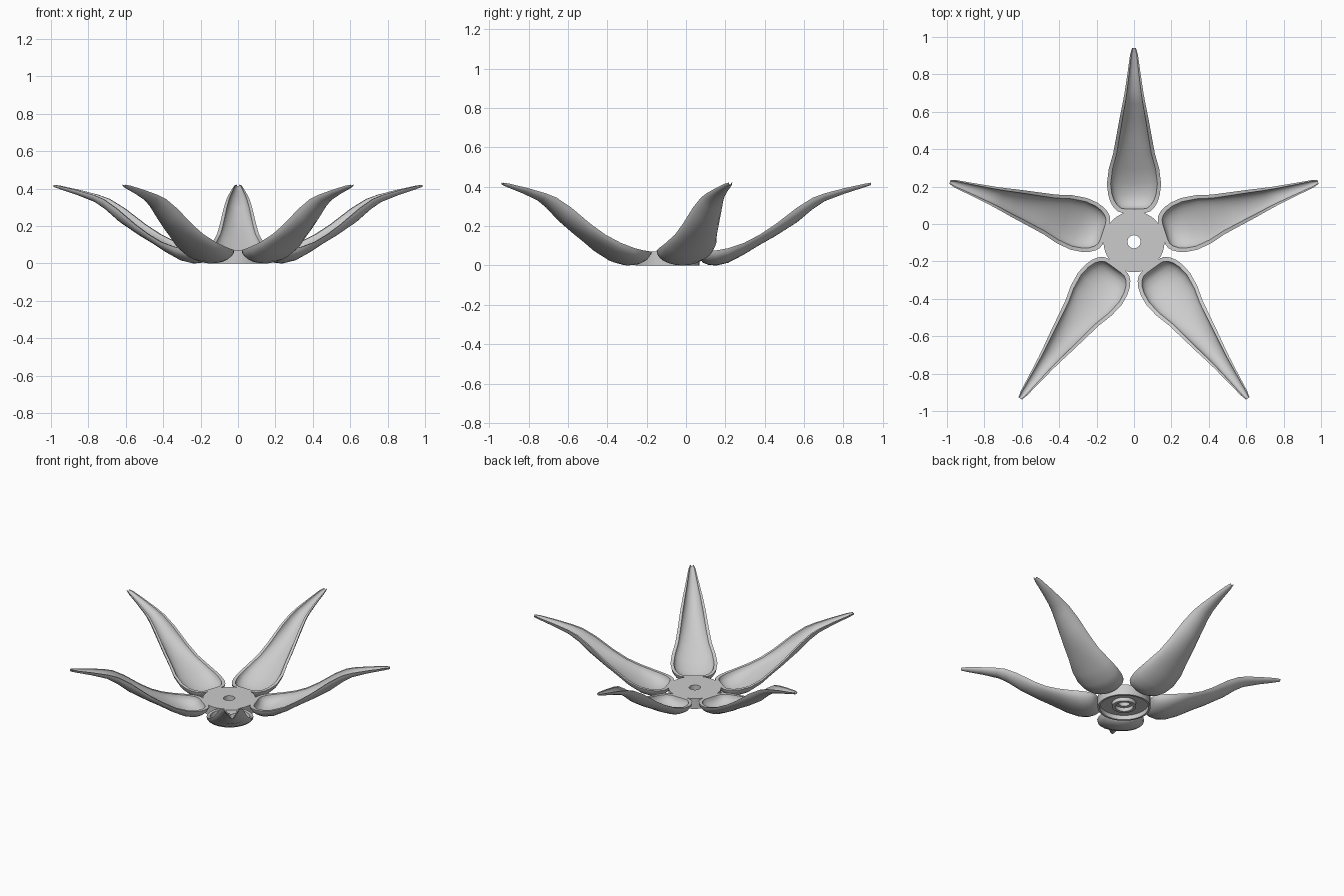
import bpy, bmesh, math
from mathutils import Matrix

if "Cube" in bpy.data.objects:
    bpy.data.objects.remove(bpy.data.objects["Cube"])

CENTRE = Matrix.Translation((0, -0.095, 0))
grey = bpy.data.materials.new("light_grey")
grey.diffuse_color = (0.6, 0.6, 0.6, 1)
grey.use_nodes = True
grey.node_tree.nodes["Principled BSDF"].inputs["Base Color"].default_value = grey.diffuse_color


def finish(bm, name, angle):
    bmesh.ops.recalc_face_normals(bm, faces=bm.faces)
    mesh = bpy.data.meshes.new(name)
    bm.to_mesh(mesh)
    bm.free()
    ob = bpy.data.objects.new(name, mesh)
    bpy.context.collection.objects.link(ob)
    mesh.materials.append(grey)
    bpy.ops.object.select_all(action='DESELECT')
    ob.select_set(True)
    bpy.context.view_layer.objects.active = ob
    bpy.ops.object.shade_smooth_by_angle(angle=math.radians(angle))
    return ob


# Petal stations: radius, half width, rim height, underside height, wall
STATIONS = [
    (0.155, 0.065, 0.070, 0.070, 0.020), (0.163, 0.088, 0.070, 0.035, 0.020),
    (0.182, 0.108, 0.071, 0.014, 0.020), (0.210, 0.125, 0.073, 0.003, 0.020),
    (0.250, 0.138, 0.077, 0.000, 0.020), (0.310, 0.145, 0.088, 0.014, 0.020),
    (0.390, 0.135, 0.115, 0.056, 0.020), (0.470, 0.112, 0.157, 0.105, 0.019),
    (0.550, 0.097, 0.210, 0.150, 0.018), (0.660, 0.077, 0.295, 0.220, 0.016),
    (0.740, 0.061, 0.345, 0.287, 0.014), (0.800, 0.050, 0.367, 0.327, 0.012),
    (0.900, 0.035, 0.393, 0.365, 0.009), (1.000, 0.021, 0.415, 0.397, 0.006),
    (1.035, 0.011, 0.421, 0.409, 0.004)]
SEG = 12


def petal(name, turn):
    bm = bmesh.new()
    grids = []
    for inner in (0, 1):
        rows = []
        for i, (r, w, rim, low, wall) in enumerate(STATIONS):
            t = wall * inner
            depth = max(rim - low - t * 0.7, 0)
            # the inner skin is drawn back from the root to leave a rim
            shift = t * max(0, 1 - i / 5)
            row = []
            for k in range(SEG + 1):
                a = math.pi * (k / SEG - 0.5)
                row.append(bm.verts.new((r + shift, (w - t) * math.sin(a),
                                         rim - depth * math.cos(a))))
            rows.append(row)
        for a, b in zip(rows, rows[1:]):
            for k in range(SEG):
                bm.faces.new((a[k], a[k + 1], b[k + 1], b[k]))
        grids.append(rows)
    out, inn = grids
    # rim along both sides
    for k in (0, SEG):
        for i in range(len(out) - 1):
            bm.faces.new((out[i][k], out[i + 1][k], inn[i + 1][k], inn[i][k]))
    # rim at the root and the tip
    for i in (0, -1):
        for k in range(SEG):
            bm.faces.new((out[i][k], out[i][k + 1], inn[i][k + 1], inn[i][k]))
    bm.transform(CENTRE @ Matrix.Rotation(turn, 4, 'Z'))
    return finish(bm, name, 40)


for n in range(5):
    petal("petal_%d" % (n + 1), math.radians(90 + 72 * n))

# Round hub: lathed section with a centre hole and a hollow underside
SECTION = [(0.035, 0.070), (0.163, 0.070), (0.163, 0.030), (0.163, 0.0),
           (0.150, 0.0), (0.150, 0.030), (0.075, 0.030), (0.075, 0.005),
           (0.055, 0.005), (0.055, 0.030), (0.035, 0.030)]
STEPS = 40
bm = bmesh.new()
rings = [[bm.verts.new((r * math.cos(2 * math.pi * s / STEPS),
                        r * math.sin(2 * math.pi * s / STEPS), z))
          for r, z in SECTION] for s in range(STEPS)]
for s in range(STEPS):
    a, b = rings[s], rings[(s + 1) % STEPS]
    for k in range(len(SECTION)):
        j = (k + 1) % len(SECTION)
        bm.faces.new((a[k], a[j], b[j], b[k]))
bm.transform(CENTRE)
finish(bm, "hub", 35)
